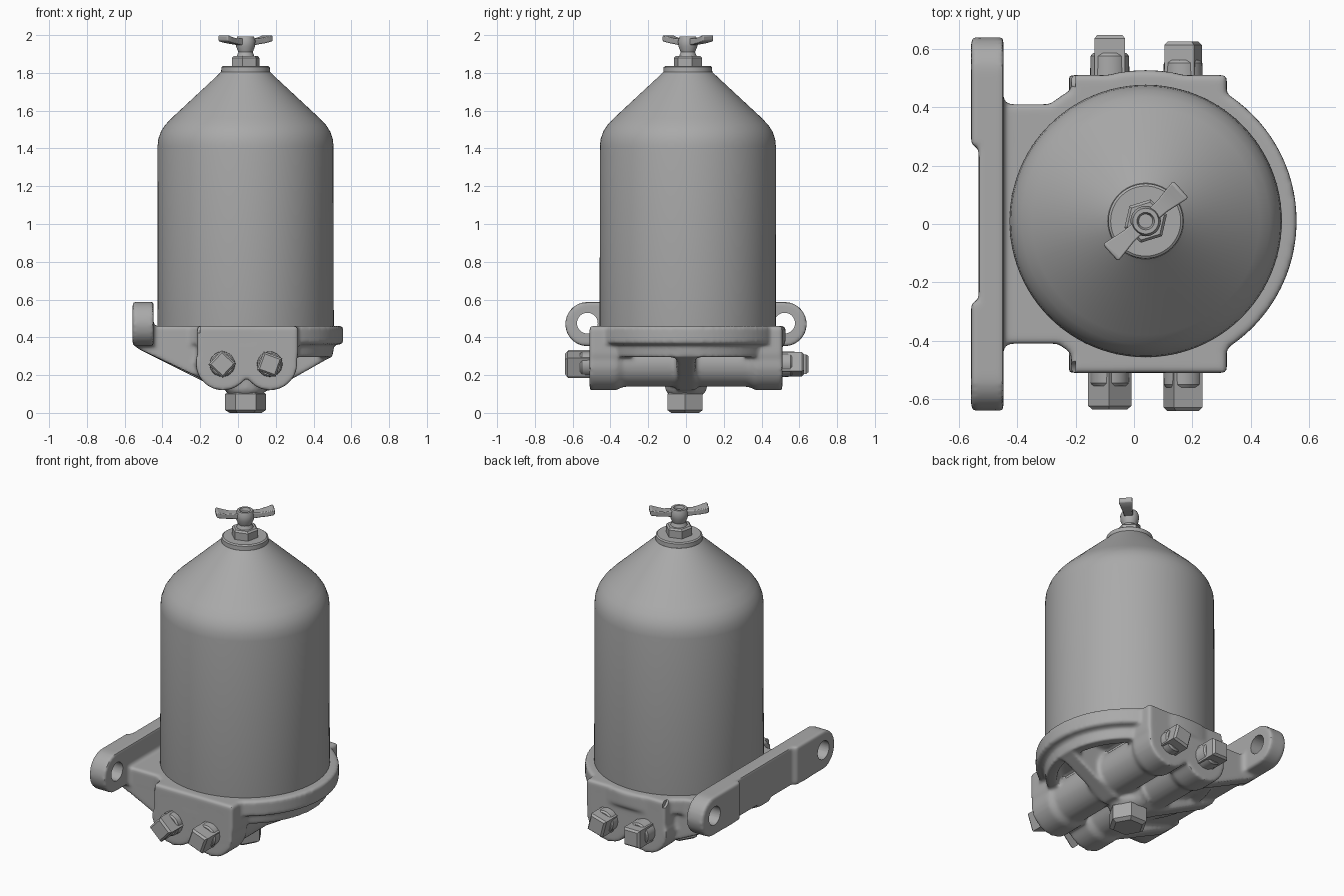
import bpy, bmesh, math
from mathutils import Matrix, Vector

cube = bpy.data.objects.get("Cube")
if cube:
    bpy.data.objects.remove(cube)

GREY = (0.4, 0.4, 0.4, 1)
metal = bpy.data.materials.new("grey_metal")
metal.use_nodes = True
metal.diffuse_color = GREY
metal.node_tree.nodes["Principled BSDF"].inputs["Base Color"].default_value = GREY

CX, CY = 0.04, 0.01          # canister axis
AXIS = Matrix.Translation((CX, CY, 0))


def prism(bm, pts, axis, a, b):
    """Extrude a 2D outline along an axis from a to b."""
    place = {"x": lambda p: (a, p[0], p[1]), "y": lambda p: (p[0], a, p[1]),
             "z": lambda p: (p[0], p[1], a)}[axis]
    face = bm.faces.new([bm.verts.new(place(p)) for p in pts])
    shift = Vector([(b - a) * (axis == k) for k in "xyz"])
    ext = bmesh.ops.extrude_face_region(bm, geom=[face], use_keep_orig=True)
    bmesh.ops.translate(bm, vec=shift,
                        verts=[v for v in ext["geom"] if isinstance(v, bmesh.types.BMVert)])


def box(bm, x0, x1, y0, y1, z0, z1):
    prism(bm, [(x0, y0), (x1, y0), (x1, y1), (x0, y1)], "z", z0, z1)


def lathe(bm, profile, matrix, segs, turn=0.0):
    """Revolve (radius, height) points about the local z axis."""
    rings = []
    for r, h in profile:
        angles = [turn + math.tau * i / segs for i in range(segs)]
        rings.append([bm.verts.new(matrix @ Vector((r * math.cos(t), r * math.sin(t), h)))
                      for t in angles])
    for lo, hi in zip(rings, rings[1:]):
        for i in range(segs):
            j = (i + 1) % segs
            bm.faces.new((lo[i], lo[j], hi[j], hi[i]))
    bm.faces.new(rings[0][::-1])
    bm.faces.new(rings[-1])


def along_y(x, z, side):
    """Frame whose local z points along +y or -y."""
    return Matrix.Translation((x, 0, z)) @ Matrix.Rotation(-side * math.pi / 2, 4, "X")


def finish(name, bm, angle=35):
    bmesh.ops.recalc_face_normals(bm, faces=bm.faces)
    mesh = bpy.data.meshes.new(name)
    bm.to_mesh(mesh)
    bm.free()
    mesh.materials.append(metal)
    obj = bpy.data.objects.new(name, mesh)
    bpy.context.collection.objects.link(obj)
    bpy.ops.object.select_all(action="DESELECT")
    obj.select_set(True)
    bpy.context.view_layer.objects.active = obj
    bpy.ops.object.shade_smooth_by_angle(angle=math.radians(angle))
    return obj


# Canister with rounded shoulder and conical top
bm = bmesh.new()
lathe(bm, [(0.46, 0.42), (0.467, 0.46), (0.466, 1.41), (0.462, 1.45), (0.448, 1.49),
           (0.425, 1.525), (0.39, 1.562), (0.15, 1.785), (0.13, 1.805)], AXIS, 96)
finish("canister", bm)

# Cap washer and hex nut
bm = bmesh.new()
lathe(bm, [(0.13, 1.79), (0.128, 1.83), (0.12, 1.836), (0.06, 1.836)], AXIS, 48)
finish("cap_washer", bm)
bm = bmesh.new()
lathe(bm, [(0.076, 1.83), (0.076, 1.88), (0.066, 1.89)], AXIS, 6, 0.3)
finish("cap_nut", bm, 20)

# Tee handle: waisted hub with a dimple and two flared wings
bm = bmesh.new()
lathe(bm, [(0.05, 1.88), (0.038, 1.91), (0.05, 1.94), (0.052, 1.97), (0.044, 1.992),
           (0.03, 1.992), (0.024, 1.975)], AXIS, 32)
finish("handle_hub", bm)
bm = bmesh.new()
turn = AXIS @ Matrix.Rotation(math.radians(42), 4, "Z")
sections = [(0.03, 0.024, 1.945, 1.983), (0.08, 0.026, 1.952, 1.982),
            (0.12, 0.033, 1.958, 1.99), (0.155, 0.038, 1.966, 2.0), (0.163, 0.035, 1.972, 1.995)]
for side in (1, -1):
    loops = [[bm.verts.new(turn @ Vector((side * u, v, z))) for v, z in
              ((-w, lo), (w, lo), (w, hi), (-w, hi))] for u, w, lo, hi in sections]
    for p, q in zip(loops, loops[1:]):
        for i in range(4):
            j = (i + 1) % 4
            bm.faces.new((p[i], p[j], q[j], q[i]))
    bm.faces.new(loops[0])
    bm.faces.new(loops[-1])
wings = finish("handle_wings", bm)
bev = wings.modifiers.new("soft_edges", "BEVEL")
bev.width, bev.segments = 0.008, 2

# Cast base: rim with hollow skirt
bm = bmesh.new()
lathe(bm, [(0.05, 0.46), (0.517, 0.46), (0.517, 0.365), (0.47, 0.36), (0.46, 0.295),
           (0.40, 0.295), (0.39, 0.385), (0.05, 0.385)], AXIS, 96)
# Deck reaching back to the mounting bar, with a sloping floor
box(bm, -0.5, 0.0, -0.41, 0.41, 0.35, 0.46)
prism(bm, [(-0.5, 0.4), (-0.5, 0.35), (-0.15, 0.24), (0, 0.28), (0, 0.4)], "y", -0.4, 0.4)
# Centre rib and drain boss
prism(bm, [(-0.5, 0.4), (-0.53, 0.34), (-0.15, 0.15), (-0.05, 0.12), (0.18, 0.12),
           (0.49, 0.295), (0.49, 0.4)], "y", -0.05, 0.05)
lathe(bm, [(0.12, 0.4), (0.11, 0.12), (0.085, 0.09)], Matrix.Translation((CX, 0, 0)), 32)
for s in (1, -1):
    # Side rib, port block and the two port tubes
    prism(bm, [(-0.5, 0.4), (-0.53, 0.34), (-0.15, 0.16), (-0.05, 0.25), (-0.05, 0.4)],
          "y", s * 0.32, s * 0.41)
    prism(bm, [(-0.215, 0.46), (0.318, 0.46), (0.318, 0.31), (0.3, 0.23), (0.17, 0.18),
               (-0.08, 0.18), (-0.215, 0.31)], "y", s * 0.36, s * 0.51)
    for x in (-0.08, 0.17):
        lathe(bm, [(0.125, -0.02), (0.125, 0.33), (0.143, 0.37), (0.143, 0.51)],
              along_y(x, 0.263, s), 40)
    # Thick ear at the end of the mounting bar
    arc = [(s * (0.522 + 0.117 * math.cos(t)), 0.47 + 0.117 * math.sin(t))
           for t in [math.pi * (i / 16 - 0.5) for i in range(17)]]
    prism(bm, arc + [(s * 0.27, 0.587), (s * 0.27, 0.353)], "x", -0.558, -0.447)
# Thinner middle of the mounting bar
box(bm, -0.532, -0.447, -0.4, 0.4, 0.353, 0.587)
base = finish("cast_base", bm)

# Fuse and soften the casting, then drill the mounting holes
rem = base.modifiers.new("fuse", "REMESH")
rem.mode, rem.voxel_size, rem.use_smooth_shade = "VOXEL", 0.011, True
soft = base.modifiers.new("soften", "SMOOTH")
soft.factor, soft.iterations = 0.5, 5
bm = bmesh.new()
for y in (0.522, -0.522):
    lathe(bm, [(0.055, -0.3), (0.055, 0.3)],
          Matrix.Translation((-0.5, y, 0.475)) @ Matrix.Rotation(math.pi / 2, 4, "Y"), 32)
drill = finish("hole_cutter", bm)
drill.hide_render = True
cut = base.modifiers.new("holes", "BOOLEAN")
cut.operation, cut.object = "DIFFERENCE", drill
bpy.context.view_layer.objects.active = base
for name in ("fuse", "soften", "holes"):
    bpy.ops.object.modifier_apply(modifier=name)
bpy.data.objects.remove(drill)
bpy.ops.object.select_all(action="DESELECT")
base.select_set(True)
bpy.ops.object.shade_smooth_by_angle(angle=math.radians(45))

# Hex drain plug
bm = bmesh.new()
at = Matrix.Translation((CX, -0.005, 0))
lathe(bm, [(0.085, 0.0), (0.108, 0.015), (0.108, 0.1), (0.09, 0.112)], at, 6)
lathe(bm, [(0.083, 0.1), (0.083, 0.15)], at, 32)
finish("drain_plug", bm, 20)

# Square-headed port plugs: x, side, collar end, tip, turn in degrees
plugs = [(-0.083, -1, 0.555, 0.635, 2), (0.168, -1, 0.56, 0.64, 25),
         (-0.083, 1, 0.585, 0.648, 45), (0.168, 1, 0.562, 0.625, 30)]
for n, (x, side, collar, tip, deg) in enumerate(plugs):
    frame = along_y(x, 0.258, side)
    bm = bmesh.new()
    lathe(bm, [(0.068, 0.48), (0.066, collar - 0.01), (0.058, collar)], frame, 32)
    lathe(bm, [(0.074, 0.5), (0.074, tip - 0.012), (0.06, tip)], frame, 4, math.radians(deg))
    finish(f"port_plug_{n + 1}", bm, 30)
